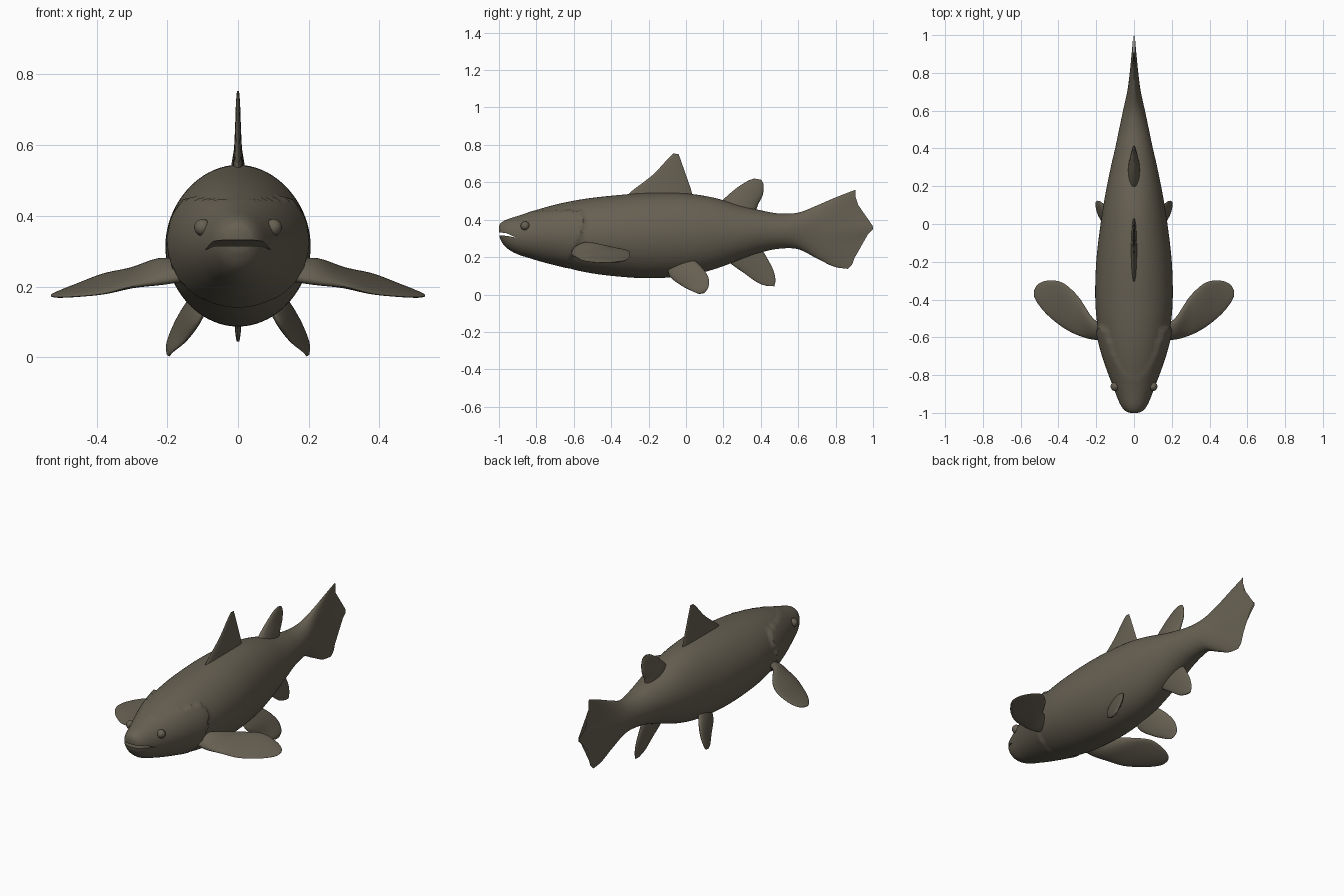
import bpy
import bmesh
import math
from mathutils import Vector

default = bpy.data.objects.get("Cube")
if default:
    bpy.data.objects.remove(default, do_unlink=True)

skin = bpy.data.materials.new("olive_brown_skin")
skin.use_nodes = True
colour = (0.135, 0.118, 0.085, 1)
skin.diffuse_color = colour
skin.node_tree.nodes["Principled BSDF"].inputs["Base Color"].default_value = colour
skin.node_tree.nodes["Principled BSDF"].inputs["Roughness"].default_value = 0.7


def resample(rows, steps):
    """Catmull-Rom interpolation through rows of numbers."""
    result = []
    last = len(rows) - 1
    for i in range(last):
        a, b = rows[max(i - 1, 0)], rows[i]
        c, d = rows[i + 1], rows[min(i + 2, last)]
        for k in range(steps):
            t = k / steps
            result.append([
                q + t * ((r - p) + t * ((2 * p - 5 * q + 4 * r - s) + t * (3 * (q - r) + s - p))) / 2
                for p, q, r, s in zip(a, b, c, d)])
    result.append(list(rows[-1]))
    return result


def linear(points, t):
    """Piecewise linear lookup in (t, value) pairs."""
    for (t0, v0), (t1, v1) in zip(points, points[1:]):
        if t <= t1:
            return v0 + (v1 - v0) * (t - t0) / (t1 - t0)
    return points[-1][1]


def smooth(obj, angle=40):
    bpy.ops.object.select_all(action="DESELECT")
    obj.select_set(True)
    bpy.context.view_layer.objects.active = obj
    bpy.ops.object.shade_smooth_by_angle(angle=math.radians(angle))


def loft(name, rings):
    """Skin closed rings of points into a capped solid."""
    bm = bmesh.new()
    loops = [[bm.verts.new(p) for p in ring] for ring in rings]
    for low, high in zip(loops, loops[1:]):
        for j in range(len(low)):
            bm.faces.new((low[j - 1], low[j], high[j], high[j - 1]))
    bm.faces.new(loops[0])
    bm.faces.new(loops[-1])
    bmesh.ops.recalc_face_normals(bm, faces=bm.faces)
    mesh = bpy.data.meshes.new(name)
    bm.to_mesh(mesh)
    bm.free()
    mesh.materials.append(skin)
    obj = bpy.data.objects.new(name, mesh)
    bpy.context.collection.objects.link(obj)
    return obj


def fin(name, rows, side=1):
    """Lens-section blade; rows hold front point, back point, half thickness."""
    first, last = rows[0], rows[-1]
    middle = [(Vector(r[:3]) + Vector(r[3:6])) / 2 for r in (first, last)]
    chord = Vector(first[3:6]) - Vector(first[:3])
    normal = chord.cross(middle[1] - middle[0]).normalized()
    rings = []
    for row in resample(rows, 6):
        front, back = Vector(row[:3]), Vector(row[3:6])
        ring = []
        for j in range(24):
            a = math.tau * j / 24
            p = (front + back) / 2 + (back - front) / 2 * math.cos(a)
            p += normal * row[6] * math.sin(a)
            ring.append((p.x * side, p.y, p.z))
        rings.append(ring)
    smooth(loft(name, rings), 60)


def median_fin(name, rows):
    fin(name, [(0, y0, z0, 0, y1, z1, h) for y0, z0, y1, z1, h in rows])


# Body and tail stations: y, top, bottom, half width
stations = [
    (-1, .365, .325, .018), (-.99, .382, .29, .045), (-.96, .4, .25, .07),
    (-.9, .42, .215, .096), (-.8, .452, .185, .132), (-.68, .485, .155, .167),
    (-.55, .51, .122, .192), (-.4, .528, .1, .205), (-.2, .543, .087, .2),
    (0, .54, .1, .177), (.15, .517, .135, .153), (.3, .474, .19, .123),
    (.4, .45, .225, .1), (.5, .433, .245, .079), (.6, .438, .242, .058),
    (.7, .476, .193, .036), (.8, .52, .15, .019), (.9, .56, .137, .004)]
# Trailing tail edge: height fraction, distance from the last station
tail_edge = [(0, -.035), (.06, -.01), (.22, .01), (.36, .028), (.42, .06),
             (.49, .1), (.55, .098), (.64, .038), (.76, .008), (1, .006)]


def gill_lift(y, z):
    """Raised gill cover with a crisp rounded rear rim."""
    rim = -.535 - (.4 * (.39 - z) if z < .39 else 11 * (z - .39) ** 2)
    if y > rim or z > .445:
        return 0
    return .012 * min(max((y + .85) / .25, 0), 1) * min(max((z - .12) / .08, 0), 1)


rings = []
for y, top, bottom, width in resample(stations, 9):
    ring = []
    pull = max(0, (y - .7) / .2) ** 1.5
    for j in range(72):
        a = math.tau * j / 72
        c, s = math.cos(a), math.sin(a)
        z = (top + bottom) / 2 + (top - bottom) / 2 * s
        lift = gill_lift(y, z)
        shift = pull * linear(tail_edge, (s + 1) / 2)
        ring.append(((width + lift) * c, y + shift, z + lift * s))
    rings.append(ring)
body = loft("body", rings)

# Mouth: a thin wedge cut through the snout
wedge = [(-1.05, .338), (-.96, .328), (-.905, .303), (-.96, .314), (-1.05, .316)]
cutter = loft("mouth_cutter", [[(x, y, z) for y, z in wedge] for x in (-.3, .3)])
cutter.hide_render = True
cut = body.modifiers.new("mouth", "BOOLEAN")
cut.operation = "DIFFERENCE"
cut.solver = "EXACT"
cut.object = cutter
bpy.context.view_layer.objects.active = body
bpy.ops.object.modifier_apply(modifier=cut.name)
bpy.data.objects.remove(cutter, do_unlink=True)
smooth(body)

# Fins along the middle
median_fin("dorsal_fin", [
    (-.32, .52, .03, .52, .02), (-.29, .553, .03, .55, .014),
    (-.18, .638, .003, .63, .009), (-.1, .722, -.025, .71, .006),
    (-.068, .753, -.04, .752, .003)])
median_fin("adipose_fin", [
    (.17, .47, .37, .43, .034), (.2, .508, .385, .48, .028),
    (.265, .565, .41, .53, .018), (.33, .607, .415, .585, .01),
    (.365, .62, .402, .614, .004)])
median_fin("anal_fin", [
    (.22, .2, .4, .25, .022), (.24, .165, .425, .21, .018),
    (.31, .115, .465, .135, .012), (.38, .065, .478, .08, .008),
    (.43, .046, .472, .044, .004)])

# Paired fins and eyes
for side, label in ((1, "left"), (-1, "right")):
    fin(label + "_pectoral_fin", [
        (.16, -.61, .22, .16, -.53, .27, .025), (.22, -.61, .21, .22, -.5, .275, .025),
        (.3, -.588, .2, .3, -.38, .25, .02), (.38, -.545, .18, .38, -.31, .235, .014),
        (.46, -.48, .172, .46, -.3, .205, .01), (.51, -.42, .17, .51, -.32, .185, .007),
        (.528, -.385, .172, .528, -.35, .177, .003)], side)
    fin(label + "_pelvic_fin", [
        (.09, -.1, .15, .12, .05, .18, .02), (.115, -.085, .095, .15, .09, .14, .02),
        (.15, -.02, .045, .18, .12, .09, .014), (.185, .04, .015, .2, .12, .04, .008),
        (.195, .07, .003, .2, .1, .01, .004)], side)
    bpy.ops.mesh.primitive_uv_sphere_add(
        segments=20, ring_count=12, radius=.024, location=(side * .1, -.86, .367))
    eye = bpy.context.object
    eye.name = label + "_eye"
    eye.data.materials.append(skin)
    smooth(eye, 60)
